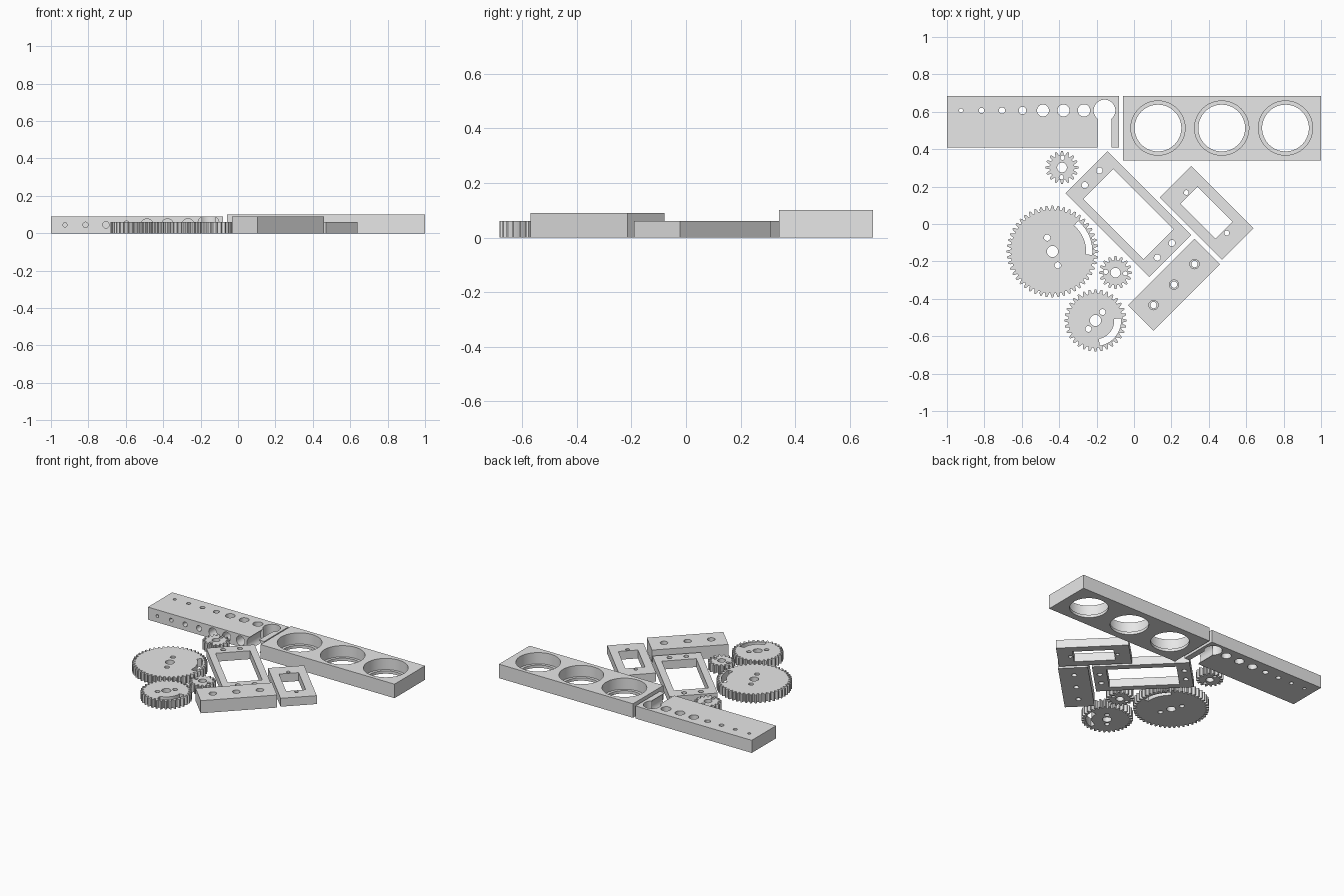
import bpy, bmesh, math
from math import sin, cos, pi, radians
from mathutils import Matrix, Vector

cube = bpy.data.objects.get("Cube")
if cube:
    bpy.data.objects.remove(cube, do_unlink=True)

grey = bpy.data.materials.new("plain_grey")
grey.use_nodes = True
GREY = (0.8, 0.8, 0.8, 1)
grey.diffuse_color = GREY
for n in grey.node_tree.nodes:
    if n.type == 'BSDF_PRINCIPLED':
        n.inputs["Base Color"].default_value = GREY


# Flat outlines
def circle(x, y, r, n=48):
    return [(x + r * cos(2 * pi * i / n), y + r * sin(2 * pi * i / n)) for i in range(n)]


def rect(w, d, x=0, y=0):
    return [(x + sx * w / 2, y + sy * d / 2) for sx, sy in ((-1, -1), (1, -1), (1, 1), (-1, 1))]


def arc_slot(r0, r1, a0, a1, n=16):
    angles = [radians(a0 + (a1 - a0) * i / n) for i in range(n + 1)]
    return ([(r1 * cos(a), r1 * sin(a)) for a in angles]
            + [(r0 * cos(a), r0 * sin(a)) for a in reversed(angles)])


def gear_outline(teeth, module=0.0098):
    root, pitch, tip = ((teeth + k) * module / 2 for k in (-2.5, 0, 2))
    flank = ((-0.36, root), (-0.25, pitch), (-0.12, tip), (0.12, tip), (0.25, pitch), (0.36, root))
    points = []
    for i in range(teeth):
        for offset, r in flank:
            a = 2 * pi * (i + offset) / teeth
            points.append((r * cos(a), r * sin(a)))
    return points


# Solid made of extruded outlines: (outline, bottom, top)
def prisms(name, parts, matrix=None):
    bm = bmesh.new()
    for outline, z0, z1 in parts:
        face = bm.faces.new([bm.verts.new((x, y, z0)) for x, y in outline])
        up = bmesh.ops.extrude_face_region(bm, geom=[face])["geom"]
        bmesh.ops.translate(bm, vec=Vector((0, 0, z1 - z0)),
                            verts=[v for v in up if isinstance(v, bmesh.types.BMVert)])
    bmesh.ops.recalc_face_normals(bm, faces=bm.faces)
    if matrix:
        bm.transform(matrix)
    mesh = bpy.data.meshes.new(name)
    bm.to_mesh(mesh)
    bm.free()
    mesh.materials.append(grey)
    obj = bpy.data.objects.new(name, mesh)
    bpy.context.collection.objects.link(obj)
    return obj


# Subtract a set of extruded outlines and keep the result
def cut(obj, parts, matrix=None):
    cutter = prisms("cutter", parts, matrix)
    cutter.hide_render = True
    mod = obj.modifiers.new("cut", 'BOOLEAN')
    mod.operation, mod.solver, mod.object = 'DIFFERENCE', 'EXACT', cutter
    bpy.context.view_layer.update()
    result = bpy.data.meshes.new_from_object(obj.evaluated_get(bpy.context.evaluated_depsgraph_get()))
    obj.modifiers.clear()
    obj.data = result
    bpy.data.objects.remove(cutter, do_unlink=True)


def through(outlines):
    return [(o, -0.1, 0.2) for o in outlines]


def finish(obj, x=0, y=0, turn=0):
    obj.location = (x, y, 0)
    obj.rotation_euler.z = radians(turn)
    bpy.ops.object.select_all(action='DESELECT')
    obj.select_set(True)
    bpy.context.view_layer.objects.active = obj
    bpy.ops.object.shade_smooth_by_angle(angle=radians(25))


# Hole gauge: graded holes from the top, matching blind holes from the front
radii = (0.011, 0.014, 0.017, 0.02, 0.032, 0.032, 0.033, 0.058)
xs = [-0.925 + 0.1096 * i for i in range(len(radii))]
gauge = prisms("hole_gauge_block", [(rect(0.92, 0.275, -0.54, 0.5475), 0, 0.09)])
cut(gauge, through([circle(x, 0.607, r) for x, r in zip(xs, radii)]))
into_front = Matrix.Translation((0, 0.41, 0.045)) @ Matrix.Rotation(radians(90), 4, 'X')
cut(gauge, [(circle(x, 0, r), -0.15, 0.1) for x, r in zip(xs, radii)], into_front)
finish(gauge)

# Bearing block: three stepped bores
bores = [(x, 0.513) for x in (0.128, 0.469, 0.81)]
bearing = prisms("bearing_block", [(rect(1.06, 0.345, 0.47, 0.5125), 0, 0.1)])
cut(bearing, [(circle(x, y, 0.145, 64), 0.02, 0.2) for x, y in bores])
cut(bearing, through([circle(x, y, 0.125, 64) for x, y in bores]))
finish(bearing)

# Large mounting frame
frame = prisms("large_frame", [(rect(0.632, 0.318), 0, 0.06)])
cut(frame, through([rect(0.454, 0.227)]
                   + [circle(sx * 0.274, sy * 0.055, 0.017, 32) for sx in (-1, 1) for sy in (-1, 1)]))
finish(frame, -0.03, 0.053, -45)

# Small mounting frame
frame = prisms("small_frame", [(rect(0.471, 0.238), 0, 0.06)])
cut(frame, through([rect(0.265, 0.129)] + [circle(s * 0.153, 0, 0.013, 32) for s in (-1, 1)]))
finish(frame, 0.388, 0.06, -45)

# Bar with three counterbored screw holes
bar = prisms("screw_bar", [(rect(0.503, 0.193), 0, 0.09)])
spots = (-0.155, 0, 0.155)
cut(bar, [(circle(x, 0, 0.025, 32), 0.06, 0.2) for x in spots])
cut(bar, through([circle(x, 0, 0.017, 32) for x in spots]))
finish(bar, 0.214, -0.324, 45)


# Gears: centre bore, a pair of pin holes and an optional curved slot
def gear(name, teeth, x, y, bore, pin, pin_radius, pin_angle, slot=None):
    obj = prisms(name, [(gear_outline(teeth), 0, 0.06)])
    a = radians(pin_angle)
    holes = [circle(0, 0, bore)]
    holes += [circle(s * pin_radius * cos(a), s * pin_radius * sin(a), pin, 24) for s in (-1, 1)]
    if slot:
        holes.append(arc_slot(*slot))
    cut(obj, through(holes))
    finish(obj, x, y)


gear("large_gear", 48, -0.436, -0.147, 0.03, 0.017, 0.079, 111, (0.18, 0.213, -5, 50))
gear("medium_gear", 32, -0.206, -0.516, 0.03, 0.016, 0.059, 50, (0.1, 0.137, -80, 5))
gear("rear_small_gear", 16, -0.385, 0.302, 0.026, 0.012, 0.052, 87)
gear("front_small_gear", 16, -0.099, -0.26, 0.026, 0.012, 0.052, -5)
